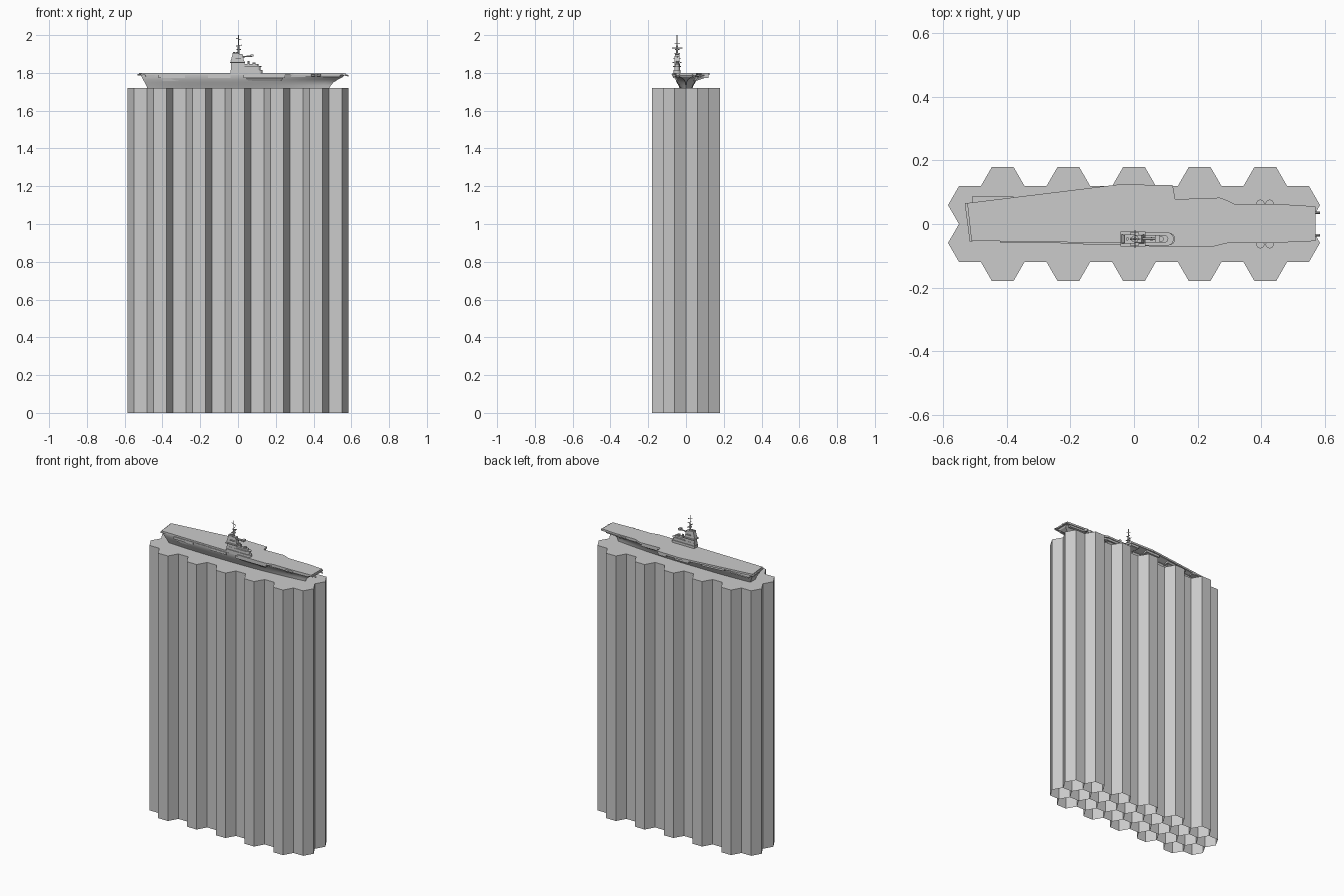
import bpy, bmesh, math
from mathutils import Vector

if "Cube" in bpy.data.objects:
    bpy.data.objects.remove(bpy.data.objects["Cube"])


def make(name, bm, smooth=False, recalc=True):
    if recalc:
        bmesh.ops.recalc_face_normals(bm, faces=bm.faces)
    me = bpy.data.meshes.new(name)
    bm.to_mesh(me)
    bm.free()
    ob = bpy.data.objects.new(name, me)
    bpy.context.collection.objects.link(ob)
    if smooth:
        bpy.context.view_layer.objects.active = ob
        ob.select_set(True)
        bpy.ops.object.shade_smooth_by_angle(angle=math.radians(30))
        ob.select_set(False)
    return ob


def loft(name, rings, smooth=False):
    """Skin closed rings of equal length and cap both ends."""
    bm = bmesh.new()
    vs = [[bm.verts.new(p) for p in r] for r in rings]
    n = len(vs[0])
    for a, b in zip(vs, vs[1:]):
        for i in range(n):
            j = (i + 1) % n
            bm.faces.new((a[i], a[j], b[j], b[i]))
    bm.faces.new(vs[0][::-1])
    bm.faces.new(vs[-1])
    return make(name, bm, smooth)


def prism(name, pts, z0, z1, low=None):
    return loft(name, [[(x, y, z0) for x, y in (low or pts)],
                       [(x, y, z1) for x, y in pts]])


def rect(x0, x1, y0, y1):
    return [(x0, y0), (x1, y0), (x1, y1), (x0, y1)]


def pill(x0, x1, yc, r, n=8):
    """Outline with a square aft end and a rounded forward end."""
    arc = [(x1 - r + r * math.sin(math.pi * i / n), yc - r * math.cos(math.pi * i / n))
           for i in range(n + 1)]
    return [(x0, yc - r)] + arc + [(x0, yc + r)]


def circle(x, y, r, n=12):
    return [(x + r * math.cos(2 * math.pi * i / n), y + r * math.sin(2 * math.pi * i / n))
            for i in range(n)]


def rod(name, a, b, r, n=6):
    a, b = Vector(a), Vector(b)
    d = (b - a).normalized()
    u = d.orthogonal().normalized()
    w = d.cross(u)
    ring = [u * r * math.cos(2 * math.pi * i / n) + w * r * math.sin(2 * math.pi * i / n)
            for i in range(n)]
    return loft(name, [[a + p for p in ring], [b + p for p in ring]])


# Hexagonal column cluster: shared walls, closed top, open cells below
R, TOP = 0.0689, 1.72
A = R * math.sqrt(3) / 2
bm = bmesh.new()
verts, walls = {}, set()


def corner(x, y, z):
    k = (round(x, 3), round(y, 3), z)
    if k not in verts:
        verts[k] = bm.verts.new((x, y, z))
    return verts[k]


cx = {i: i * 1.5 * R for i in range(-5, 6)}
for i, x in cx.items():
    for row in ((-2, 0, 2) if i % 2 == 0 else (-1, 1)):
        pts = circle(x, row * A, R, 6)
        up = [corner(*p, TOP) for p in pts]
        dn = [corner(*p, 0.0) for p in pts]
        bm.faces.new(up)
        for k in range(6):
            m = (k + 1) % 6
            key = frozenset((up[k], up[m]))
            if key not in walls:
                walls.add(key)
                bm.faces.new((dn[k], dn[m], up[m], up[k]))
make("hexagonal_columns", bm, recalc=False)

# Flared hull cut off at the waterline: (z, stern x, bow x, half beam, bow bluntness)
levels = [(1.72, -0.48, 0.485, 0.034, 0.0), (1.735, -0.486, 0.492, 0.041, 0.02),
          (1.75, -0.494, 0.506, 0.049, 0.06), (1.765, -0.503, 0.53, 0.056, 0.2),
          (1.778, -0.51, 0.556, 0.06, 0.5), (1.79, -0.512, 0.563, 0.061, 0.7)]
N = 24
rings = []
for z, xs, xb, w, blunt in levels:
    half = []
    for i in range(N + 1):
        t = i / N
        s = 1.0
        if t < 0.3:
            s = 1 - 0.3 * (1 - t / 0.3) ** 2
        elif t > 0.45:
            s = 1 - (1 - max(blunt, 0.03)) * ((t - 0.45) / 0.55) ** 2
        half.append((xs + (xb - xs) * t, w * s, z))
    rings.append([(x, -y, z) for x, y, z in half] + half[::-1])
loft("hull", rings, True)

# Flight deck with angled port edge
deck = [(-0.512, -0.053), (0.03, -0.061), (0.05, -0.072), (0.245, -0.072), (0.295, -0.06),
        (0.427, -0.06), (0.565, -0.054), (0.565, 0.056), (0.452, 0.063), (0.317, 0.063),
        (0.295, 0.074), (0.27, 0.083), (0.13, 0.078), (0.122, 0.122), (-0.044, 0.125),
        (-0.525, 0.066)]
prism("flight_deck", deck, 1.788, 1.80)
prism("stern_ramp", [(-0.533, 0.066), (-0.517, -0.057), (-0.505, -0.053), (-0.52, 0.066)], 1.786, 1.795)
prism("bow_ramp", rect(0.555, 0.572, -0.053, 0.055), 1.787, 1.796)

# Gallery level and tapered sponsons beneath the overhangs
prism("gallery", [(x * 0.96, y * 0.93) for x, y in deck], 1.778, 1.789,
      [(x * 0.95, max(-0.06, min(0.075, y * 0.9))) for x, y in deck])
prism("stern_sponson", [(-0.51, 0.04), (-0.38, 0.04), (-0.38, 0.087), (-0.51, 0.087)], 1.777, 1.785)
sponsons = [(-0.33, -0.18, 0.083, 0.098), (-0.10, 0.0, 0.115, 0.118), (0.06, 0.12, 0.118, 0.118),
            (0.15, 0.27, 0.076, 0.076), (0.03, 0.25, -0.07, -0.07), (-0.42, -0.28, -0.06, -0.06),
            (-0.16, -0.04, -0.064, -0.064)]
for x0, x1, ya, yb in sponsons:
    s = math.copysign(0.05, ya)
    prism("sponson", [(x0, s * 0.6), (x1, s * 0.6), (x1, yb), (x0, ya)], 1.774, 1.789)
    prism("sponson_bracket", [(x0 + 0.01, s * 0.6), (x1 - 0.01, s * 0.6), (x1 - 0.01, yb * 0.9), (x0 + 0.01, ya * 0.9)],
          1.757, 1.775, [(x0 + 0.02, s * 0.6), (x1 - 0.02, s * 0.6), (x1 - 0.02, s), (x0 + 0.02, s)])

# Gun tubs near the bow and bridle catchers at the bow
for s in (-1, 1):
    for x in (0.398, 0.427):
        prism("gun_tub", circle(x, s * 0.064, 0.013), 1.78, 1.792, circle(x, s * 0.061, 0.008))
    rod("bridle_catcher", (0.55, s * 0.035, 1.793), (0.585, s * 0.035, 1.785), 0.004)

# Island superstructure
Y = -0.047
prism("island_base", pill(-0.04, 0.13, Y, 0.019), 1.798, 1.815)
prism("island_lower", pill(-0.038, 0.118, Y, 0.015), 1.815, 1.832)
prism("island_walkway", pill(0.03, 0.125, Y, 0.021), 1.832, 1.836)
prism("island_bridge", pill(-0.03, 0.108, Y, 0.012), 1.836, 1.846)
prism("island_block", rect(-0.038, 0.035, Y - 0.014, Y + 0.014), 1.832, 1.862)
prism("island_gallery", rect(-0.042, 0.036, Y - 0.024, Y + 0.024), 1.852, 1.857)
prism("funnel", rect(-0.028, 0.024, Y - 0.012, Y + 0.012), 1.86, 1.90,
      rect(-0.04, 0.032, Y - 0.014, Y + 0.014))
prism("funnel_cap", rect(-0.03, 0.002, Y - 0.014, Y + 0.014), 1.899, 1.905)
for x in (-0.021, -0.008):
    prism("exhaust", circle(x, Y, 0.005, 8), 1.903, 1.91)
prism("side_platform", rect(-0.012, 0.016, Y - 0.021, Y + 0.021), 1.876, 1.88)

# Radar arm with its dish
rod("radar_arm", (0.02, Y, 1.886), (0.075, Y, 1.888), 0.004)
prism("radar_dish", rect(0.066, 0.082, Y - 0.012, Y + 0.012), 1.886, 1.897)
rod("director_post", (0.055, Y, 1.845), (0.055, Y, 1.862), 0.006, 8)
rod("director_drum", (0.085, Y, 1.845), (0.085, Y, 1.856), 0.009, 10)

# Mast and yards
rod("mast_lower", (0.003, Y, 1.895), (0.003, Y, 1.945), 0.005, 8)
rod("mast_upper", (0.003, Y, 1.945), (0.003, Y, 2.0), 0.0022)
prism("mast_platform", circle(0.003, Y, 0.012, 8), 1.922, 1.926)
for z, h in ((1.932, 0.028), (1.955, 0.014)):
    rod("yard", (0.003, Y - h, z), (0.003, Y + h, z), 0.0018)
rod("fore_aft_yard", (-0.011, Y, 1.984), (0.017, Y, 1.974), 0.002)
rod("mast_brace", (-0.01, Y, 1.942), (0.02, Y, 1.948), 0.002)
